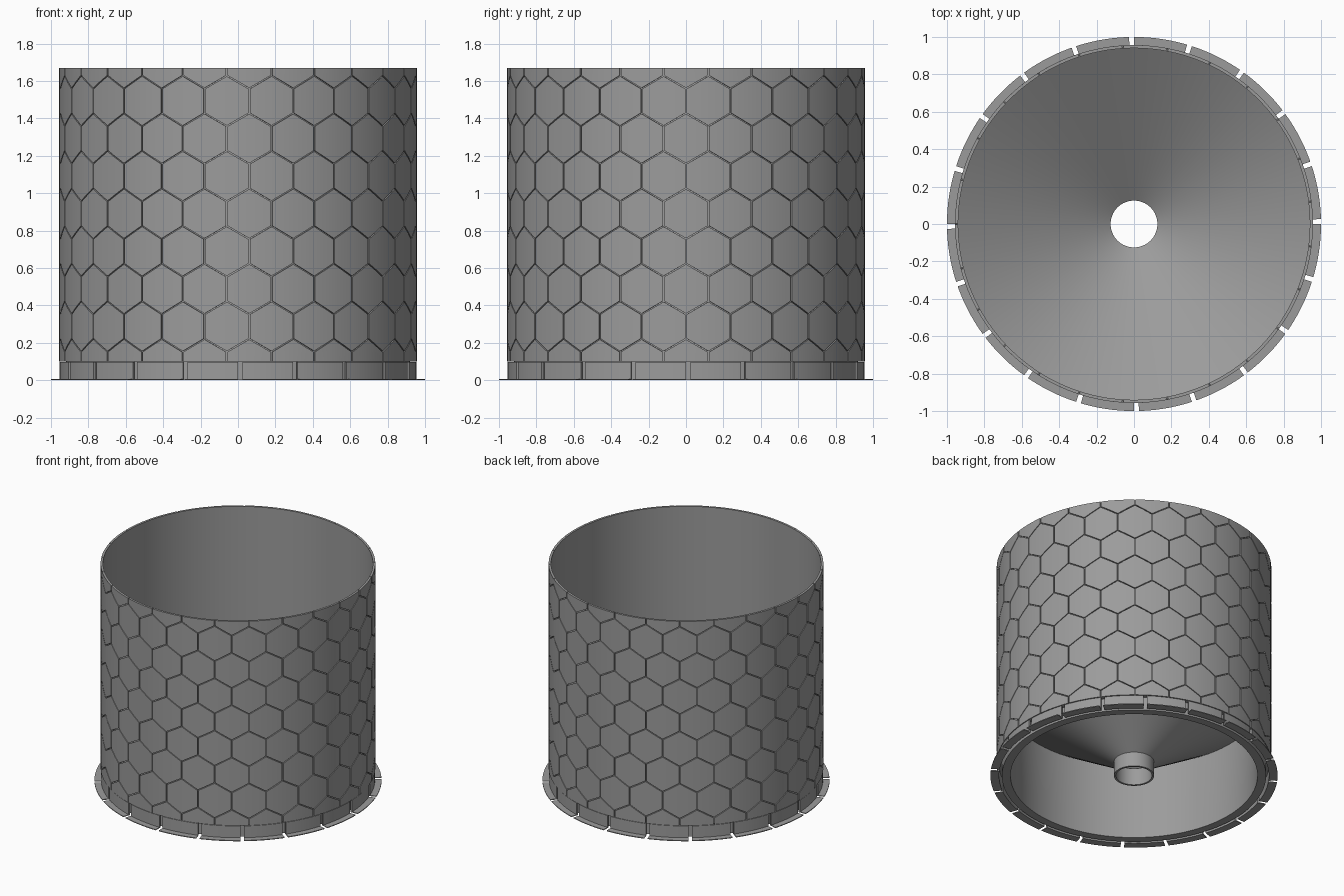
import bpy, bmesh, math

if "Cube" in bpy.data.objects:
    bpy.data.objects.remove(bpy.data.objects["Cube"])

grey = bpy.data.materials.new("plain grey")
grey.diffuse_color = (0.33, 0.33, 0.33, 1)
grey.use_nodes = True
grey.node_tree.nodes["Principled BSDF"].inputs["Base Color"].default_value = grey.diffuse_color


def polar(r, angle, z):
    return (r * math.cos(angle), r * math.sin(angle), z)


def finish(bm, name):
    bmesh.ops.recalc_face_normals(bm, faces=bm.faces)
    mesh = bpy.data.meshes.new(name)
    bm.to_mesh(mesh)
    bm.free()
    mesh.materials.append(grey)
    obj = bpy.data.objects.new(name, mesh)
    bpy.context.collection.objects.link(obj)
    bpy.ops.object.select_all(action='DESELECT')
    obj.select_set(True)
    bpy.context.view_layer.objects.active = obj
    bpy.ops.object.shade_smooth_by_angle(angle=math.radians(25))
    return obj


def sweep(bm, profile, start, end, steps, closed=False):
    """Turn a closed (radius, z) outline around the z axis."""
    count = steps if closed else steps + 1
    rings = [[bm.verts.new(polar(r, start + (end - start) * i / steps, z)) for r, z in profile]
             for i in range(count)]
    n = len(profile)
    for i in range(steps):
        a, b = rings[i], rings[(i + 1) % count]
        for j in range(n):
            k = (j + 1) % n
            bm.faces.new((a[j], b[j], b[k], a[k]))
    if not closed:
        bm.faces.new(rings[0])
        bm.faces.new(rings[-1])


# Vessel: thin wall, funnel floor, drain spout and foot ring
TOP, BOTTOM, CORE, OUTER = 1.67, 0.1, 0.946, 0.957
vessel = [(0.92, 0), (0.92, BOTTOM), (CORE, BOTTOM), (CORE, TOP), (0.94, TOP),
          (0.94, 0.654), (0.125, 0.13), (0.125, 0), (0.14, 0), (0.14, 0.11),
          (0.875, 0.583), (0.86, 0.15), (0.86, 0)]
bm = bmesh.new()
sweep(bm, vessel, 0, math.tau, 200, closed=True)
finish(bm, "funnel_vessel")

# Honeycomb cladding: curved hexagon plates with narrow grooves between them
COLUMNS, ROWS, PITCH, GAP = 25, 9, 0.201, 0.004
step = math.tau / COLUMNS
side = PITCH / 1.5
bm = bmesh.new()
for row in range(ROWS):
    zc = 0.086 + row * PITCH
    for col in range(COLUMNS):
        centre = (col + 0.5 * (row % 2)) * step
        half = step / 2 - GAP / OUTER
        outer, inner = [], []
        for t in (-1, -0.5, 0, 0.5, 1):
            height = side * (1 - abs(t) / 2) - GAP * 0.6
            for sign in (-1, 1):
                z = min(max(zc + sign * height, BOTTOM), TOP)
                outer.append(bm.verts.new(polar(OUTER, centre + t * half, z)))
                inner.append(bm.verts.new(polar(CORE - 0.001, centre + t * half, z)))
        for i in range(0, 8, 2):
            bm.faces.new((outer[i], outer[i + 2], outer[i + 3], outer[i + 1]))
        loop = [0, 2, 4, 6, 8, 9, 7, 5, 3, 1]
        for a, b in zip(loop, loop[1:] + loop[:1]):
            bm.faces.new((outer[a], outer[b], inner[b], inner[a]))
finish(bm, "honeycomb_cladding")

# Base clips: twenty L-shaped arcs separated by slots
SEGMENTS, SLOT = 20, 0.026
clip = [(0.94, 0), (1.0, 0), (1.0, 0.006), (0.954, 0.006), (0.954, 0.096), (0.94, 0.096)]
bm = bmesh.new()
for i in range(SEGMENTS):
    start = i * math.tau / SEGMENTS
    sweep(bm, clip, start + SLOT, start + math.tau / SEGMENTS, 10)
finish(bm, "base_clips")
